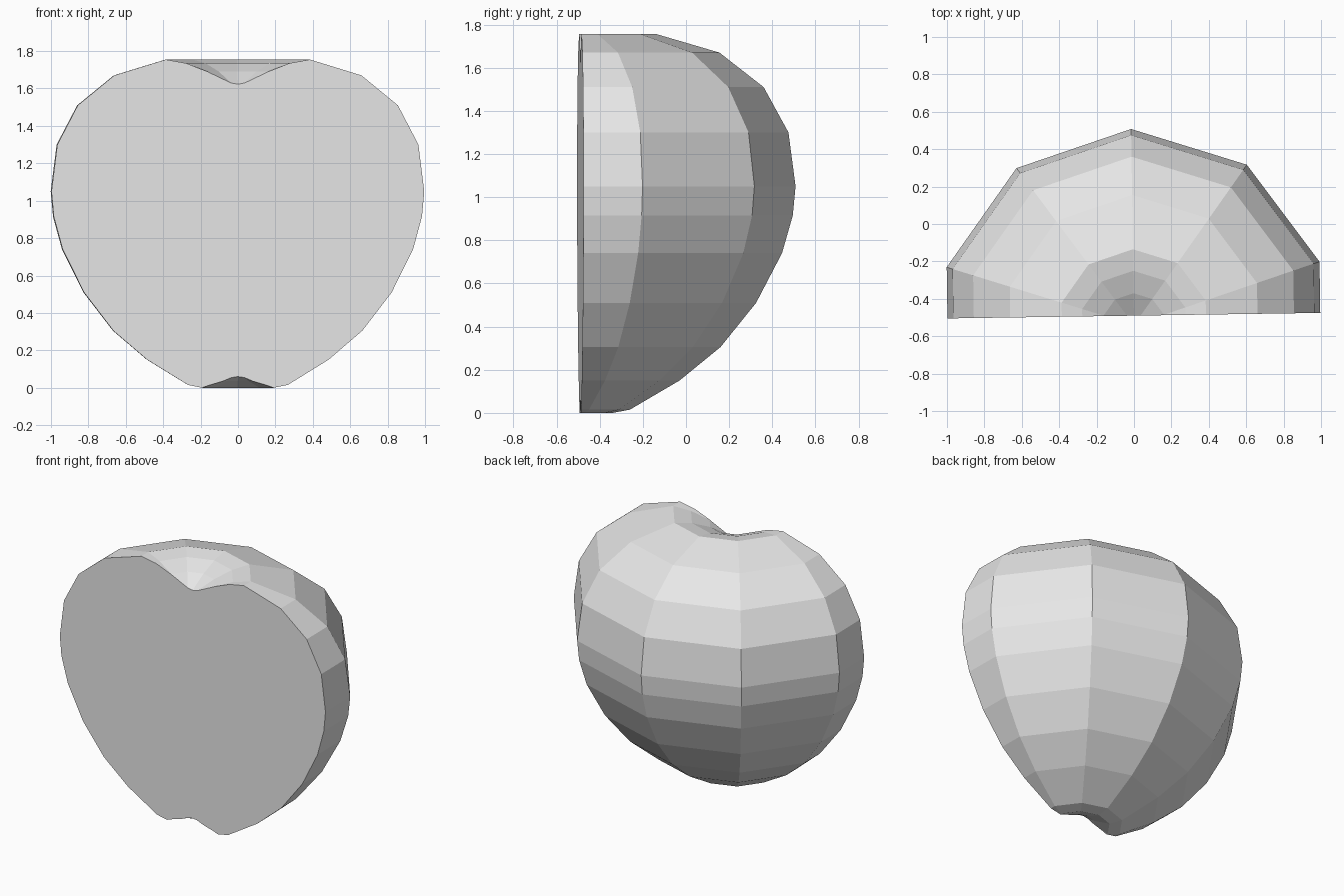
import bpy, bmesh, math
from mathutils import Vector, Matrix

cube = bpy.data.objects.get("Cube")
if cube:
    bpy.data.objects.remove(cube, do_unlink=True)

SIDES = 10
TILT = math.radians(0.85)      # slight turn of the whole piece
AXIS_Y = -0.54                 # core axis, just in front of the cut

# Half outline (radius, height) from bottom dimple to top dimple
OUTLINE = [(0, 0.085), (0.1, 0.035), (0.2, 0), (0.28, 0.015), (0.51, 0.15),
           (0.7, 0.305), (0.865, 0.51), (0.985, 0.74), (1.035, 0.915),
           (1.048, 1.05), (1.015, 1.3), (0.9, 1.51), (0.695, 1.67),
           (0.405, 1.755), (0.29, 1.735), (0.17, 1.69), (0, 1.595)]

grey = bpy.data.materials.new("light_grey")
grey.use_nodes = True
colour = (0.8, 0.8, 0.8, 1)
grey.diffuse_color = colour
grey.node_tree.nodes["Principled BSDF"].inputs["Base Color"].default_value = colour

# Revolve the outline around the core
bm = bmesh.new()
verts = [bm.verts.new((0, r, z)) for r, z in OUTLINE]
edges = [bm.edges.new(pair) for pair in zip(verts, verts[1:])]
bmesh.ops.spin(bm, geom=verts + edges, cent=(0, 0, 0), axis=(0, 0, 1),
               angle=math.tau, steps=SIDES, use_merge=True)
bmesh.ops.remove_doubles(bm, verts=bm.verts, dist=0.0005)
bmesh.ops.transform(bm, verts=bm.verts, matrix=Matrix.Translation((0, AXIS_Y, 0))
                    @ Matrix.Rotation(TILT, 4, 'Z'))

# Slice it near the middle and close the flat cut face
normal = Vector((math.sin(TILT), -math.cos(TILT), 0))
cut = bmesh.ops.bisect_plane(bm, geom=bm.verts[:] + bm.edges[:] + bm.faces[:],
                             plane_co=(0, -0.49, 0), plane_no=normal,
                             clear_outer=True)
rim = [e for e in cut["geom_cut"] if isinstance(e, bmesh.types.BMEdge)]
bmesh.ops.contextual_create(bm, geom=rim)
bmesh.ops.recalc_face_normals(bm, faces=bm.faces)

mesh = bpy.data.meshes.new("half_fruit")
bm.to_mesh(mesh)
bm.free()
mesh.materials.append(grey)
half_fruit = bpy.data.objects.new("half_fruit", mesh)
bpy.context.collection.objects.link(half_fruit)
